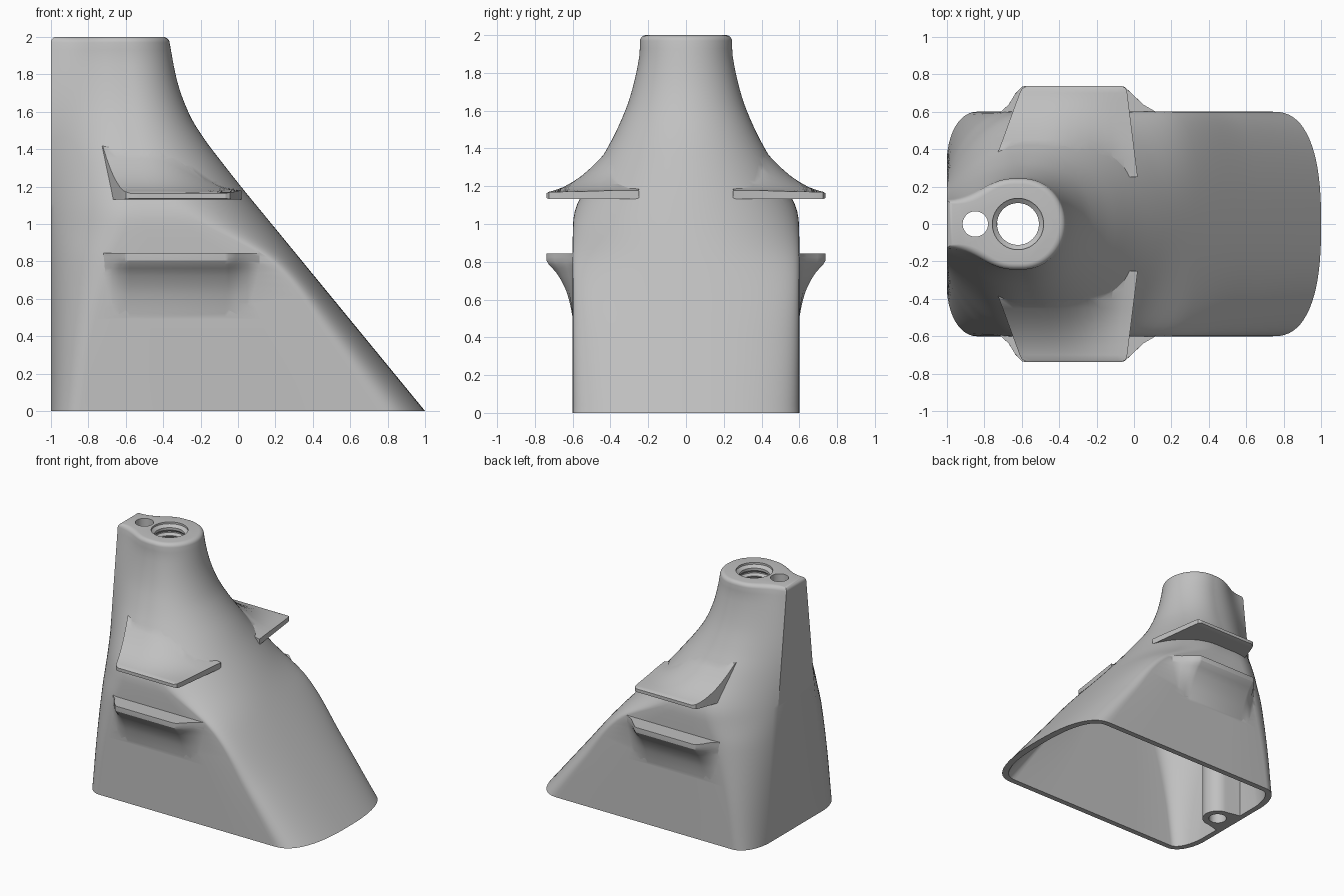
import bpy, bmesh, math

if "Cube" in bpy.data.objects:
    bpy.data.objects.remove(bpy.data.objects["Cube"])

grey = bpy.data.materials.new("plain grey")
grey.diffuse_color = (0.53, 0.53, 0.53, 1)
grey.use_nodes = True
grey.node_tree.nodes["Principled BSDF"].inputs["Base Color"].default_value = grey.diffuse_color


def loft(name, rings):
    """Skin a list of equal-length closed rings and cap both ends."""
    bm = bmesh.new()
    rows = [[bm.verts.new(p) for p in r] for r in rings]
    n = len(rows[0])
    for a, b in zip(rows, rows[1:]):
        for i in range(n):
            j = (i + 1) % n
            bm.faces.new((a[i], a[j], b[j], b[i]))
    bm.faces.new(rows[0][::-1])
    bm.faces.new(rows[-1])
    if bm.calc_volume(signed=True) < 0:
        bmesh.ops.reverse_faces(bm, faces=bm.faces)
    me = bpy.data.meshes.new(name)
    bm.to_mesh(me)
    bm.free()
    ob = bpy.data.objects.new(name, me)
    bpy.context.collection.objects.link(ob)
    me.materials.append(grey)
    return ob


def volume(me):
    bm = bmesh.new()
    bm.from_mesh(me)
    v = bm.calc_volume(signed=True)
    bm.free()
    return v


def boolean(target, tool, op):
    """Bake a boolean with the first solver giving a sane volume, then drop the tool."""
    v0, v1 = volume(target.data), volume(tool.data)
    for solver, own in (('EXACT', False), ('MANIFOLD', False), ('EXACT', True)):
        m = target.modifiers.new("cut", 'BOOLEAN')
        m.operation, m.solver, m.object = op, solver, tool
        if own:
            m.use_self = True
        bpy.context.view_layer.update()
        dg = bpy.context.evaluated_depsgraph_get()
        me = bpy.data.meshes.new_from_object(target.evaluated_get(dg))
        target.modifiers.remove(m)
        v = volume(me)
        low, high = (v0, v0 + v1) if op == 'UNION' else (v0 - v1, v0)
        if low - .002 <= v <= high + .002 and len(me.polygons) > 20:
            target.data = me
            break
    bpy.data.objects.remove(tool, do_unlink=True)


def curve(keys, z):
    """Smooth interpolation through (z, value) keys."""
    k = max(i for i in range(len(keys) - 1) if keys[i][0] <= z or i == 0)

    def slope(i):
        a, b = keys[max(i - 1, 0)], keys[min(i + 1, len(keys) - 1)]
        return (b[1] - a[1]) / (b[0] - a[0])
    (z0, v0), (z1, v1) = keys[k], keys[k + 1]
    h = z1 - z0
    t = min(max((z - z0) / h, 0), 1)
    return ((2*t**3 - 3*t**2 + 1) * v0 + (t**3 - 2*t**2 + t) * h * slope(k)
            + (3*t**2 - 2*t**3) * v1 + (t**3 - t**2) * h * slope(k + 1))


# Profiles of the body by height
FRONT = [(0, 1), (.4, .672), (.8, .344), (1.05, .139), (1.2, .016), (1.33, -.086),
         (1.44, -.17), (1.57, -.252), (1.745, -.32), (1.96, -.364), (2, -.368)]
WIDTH = [(0, .6), (.6, .6), (1, .598), (1.08, .585), (1.17, .545), (1.26, .495), (1.36, .44),
         (1.486, .372), (1.66, .3), (1.87, .25), (2, .242)]
FLAT_FRONT = [(0, .74), (.4, .47), (.8, .17), (1.05, -.28), (1.2, -.42), (1.4, -.52), (2, -.6)]
FLAT_BACK = [(0, -.84), (.4, -.78), (.8, -.68), (1.05, -.58), (1.4, -.6), (2, -.64)]
BACK_W = [(0, .36), (2, .125)]
PULL_X = [(0, -.985), (.8, -.95), (1.4, -.89), (2, -.82)]
PULL_Y = [(0, .53), (.8, .45), (1.2, .35), (2, .13)]


def section(z, d=0.0, zo=None):
    """Body outline at height z, inset by d."""
    y, r = curve(WIDTH, z) - d, curve(FRONT, z) - d * 1.2
    xf, xb = curve(FLAT_FRONT, z), curve(FLAT_BACK, z)
    w, px, py = curve(BACK_W, z) - d * .6, curve(PULL_X, z) + d, curve(PULL_Y, z) - d
    e = 2 / (2 + .5 * max(0, 1 - z))
    half = []
    for i in range(19):                     # rounded front
        a = math.pi / 2 * i / 18
        half.append((xf + (r - xf) * max(math.cos(a), 0) ** e if i < 18 else xf,
                     y * math.sin(a) ** e))
    for i in range(1, 5):                   # flat side
        half.append((xf + (xb - xf) * i / 4, y))
    bx = -1 + d
    p = [(xb, y), (xb - .42 * (xb - bx), y), (px, py), (bx, w)]
    for i in range(1, 15):                  # sweep to the flat back
        t = i / 14
        c = ((1-t)**3, 3*t*(1-t)**2, 3*t*t*(1-t), t**3)
        half.append(tuple(sum(k * q[n] for k, q in zip(c, p)) for n in (0, 1)))
    ring = half + [(x, -v) for x, v in half[:0:-1]]
    return [(x, v, z if zo is None else zo) for x, v in ring]


def tube(name, x, profile, n=40):
    """Lathe (radius, z) pairs around a vertical axis at x."""
    return loft(name, [[(x + r * math.cos(2*math.pi*i/n), r * math.sin(2*math.pi*i/n), z)
                        for i in range(n)] for r, z in profile])


# Outer body with a softly rounded top rim
rings = [section(1.97 * i / 48) for i in range(49)]
for i in range(1, 6):
    a = math.pi / 2 * i / 5
    rings.append(section(1.97 + .03 * math.sin(a), .03 * (1 - math.cos(a))))
body = loft("nozzle_body", rings)

# Upper fins: concave top sweeping into the neck, flat underside
FIN_TOP = [(.25, 1.46), (.34, 1.44), (.4, 1.41), (.456, 1.345), (.546, 1.26), (.64, 1.2),
           (.7, 1.177), (.74, 1.17)]


def upper_fin(s):
    rows = []
    for y, tuck in [(.25 + .05 * i, 0) for i in range(10)] + [(.725, .004), (.738, .025)]:
        x0 = -.6 - .15 * (.73 - y) / .41 + tuck
        x1 = -.04 + .06 * (.73 - y) / .48 - tuck
        top, low = [], []
        for i in range(13):
            u = i / 12
            t = min(max((u - .3) / .7, 0), 1)
            fade = 1 - .97 * t * t * (3 - 2 * t)
            x = x0 + (x1 - x0) * u
            top.append((x, s * y, 1.17 + (curve(FIN_TOP, y) - 1.17) * fade - tuck * .3))
            low.append((x, s * y, 1.132 + tuck * .2))
        rows.append(top + low[::-1])
    return loft("upper_fin", rows)


# Lower fins: flat top, concave underside fading into the wall
FIN_OUT = [(.48, .596), (.58, .615), (.66, .64), (.74, .685), (.79, .73), (.805, .738), (.845, .738)]


def lower_fin(s):
    rows = []
    for i in range(19):
        z = .48 + .365 * i / 18
        y = curve(FIN_OUT, z)
        m, q = .595 + .3 * (y - .595), .595 + .7 * (y - .595)
        pts = [(-.76, .5), (-.72, .592), (-.67, m), (-.635, q), (-.6, y - .006), (-.58, y),
               (-.07, y), (-.05, y - .006), (-.01, q), (.05, m), (.13, .592), (.17, .5)]
        rows.append([(x, s * v, z) for x, v in pts])
    return loft("lower_fin", rows)


for side in (1, -1):
    boolean(body, upper_fin(side), 'UNION')
    boolean(body, lower_fin(side), 'UNION')

# Hollow inside, leaving a full-height column at the back for the small bore
hollow = [section(0, .045, -.03)] + [section(.003 + 1.6 * i / 32, .045 + .035 * max(0, i / 32 - .6))
                                     for i in range(33)]
cavity = loft("cavity", hollow)
keep = []
for z in (-.1, 1.8):
    arc = [(-.85 + .12 * math.cos(a), .12 * math.sin(a), z)
           for a in (math.pi * (i / 16 - .5) for i in range(17))]
    keep.append([(-1.1, -.16, z), (-.94, -.14, z)] + arc + [(-.94, .14, z), (-1.1, .16, z)])
boolean(cavity, loft("bore_column", keep), 'DIFFERENCE')
boolean(body, cavity, 'DIFFERENCE')

# Threaded hole with a chamfered mouth
thread = [(.112, 1.5)]
for i in range(8):
    z = 1.55 + .05 * i
    thread += [(.112, z), (.128, z + .018), (.128, z + .028), (.112, z + .045)]
thread += [(.112, 1.965), (.137, 1.985), (.137, 2.1)]
boolean(body, tube("threaded_hole", -.62, thread), 'DIFFERENCE')

# Small straight bore running down the back
boolean(body, tube("small_bore", -.848, [(.068, -.1), (.068, 2.1)], 32), 'DIFFERENCE')

# Smooth, keeping the creases
bpy.ops.object.select_all(action='DESELECT')
body.select_set(True)
bpy.context.view_layer.objects.active = body
bpy.ops.object.shade_smooth_by_angle(angle=math.radians(28))
